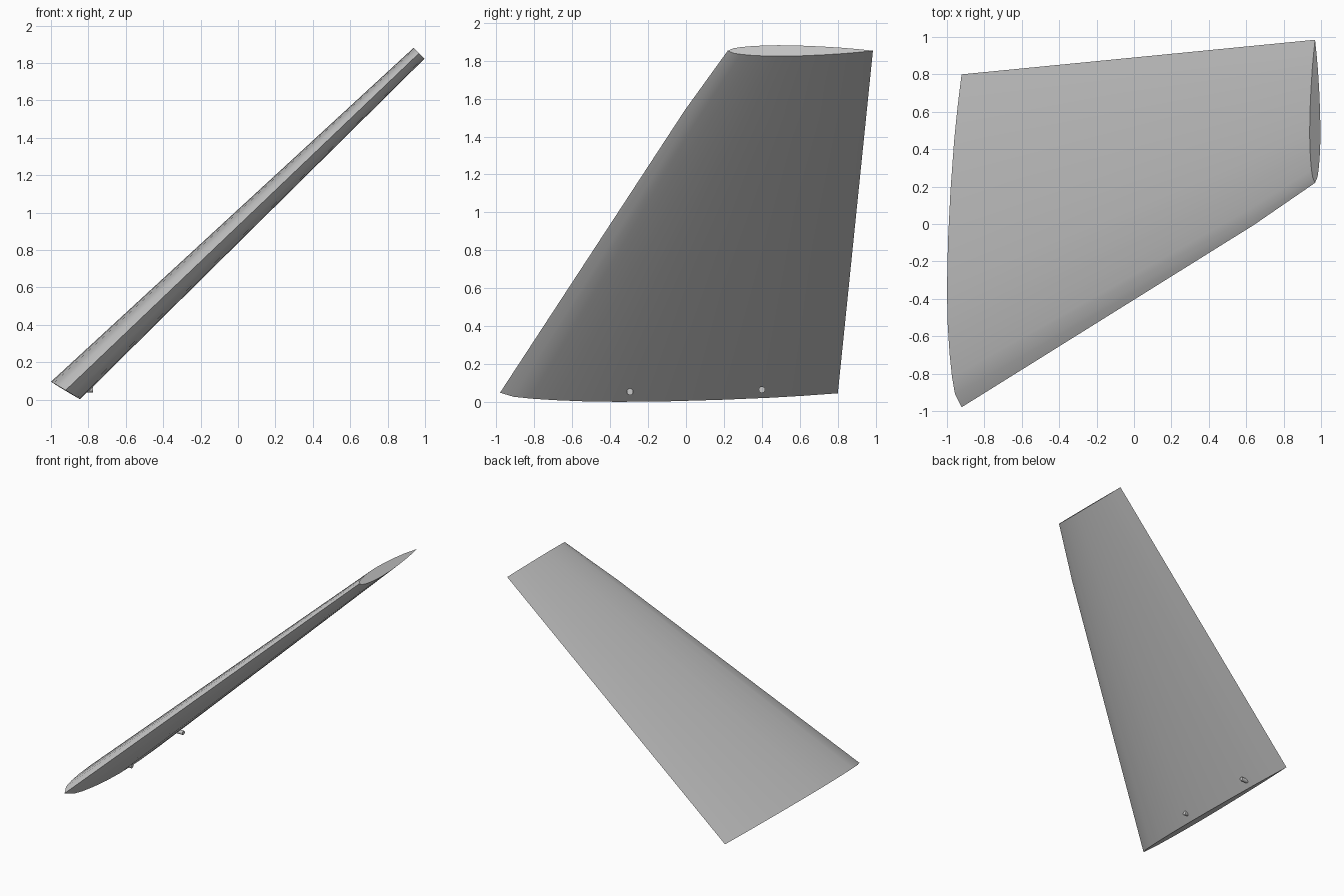
import bpy, bmesh, math
from mathutils import Vector

cube = bpy.data.objects.get("Cube")
if cube:
    bpy.data.objects.remove(cube)

grey = bpy.data.materials.new("light grey")
grey.use_nodes = True
colour = (0.58, 0.58, 0.58, 1)
grey.diffuse_color = colour
grey.node_tree.nodes["Principled BSDF"].inputs["Base Color"].default_value = colour


def add_object(name, bm):
    bmesh.ops.recalc_face_normals(bm, faces=bm.faces)
    mesh = bpy.data.meshes.new(name)
    bm.to_mesh(mesh)
    bm.free()
    mesh.materials.append(grey)
    obj = bpy.data.objects.new(name, mesh)
    bpy.context.collection.objects.link(obj)
    bpy.ops.object.select_all(action="DESELECT")
    obj.select_set(True)
    bpy.context.view_layer.objects.active = obj
    bpy.ops.object.shade_smooth_by_angle(angle=math.radians(32))
    return obj


# Half profile: chord fraction, fraction of the greatest half thickness
half = [(0, 0), (.04, .45), (.09, .65), (.16, .82), (.25, .95), (.35, 1),
        (.5, .93), (.65, .76), (.8, .51), (.9, .28), (1, 0)]
outline = half + [(c, -t) for c, t in half[-2:0:-1]]

# Root and tip: leading edge, trailing edge, half-thickness vector
root = (Vector((-.922, -.98, .05)), Vector((-.922, .80, .047)), Vector((.078, 0, -.047)))
tip = (Vector((.968, .22, 1.852)), Vector((.968, .985, 1.852)), Vector((.029, 0, -.029)))
kink = [a.lerp(b, .827) for a, b in zip(root, tip)]
kink[0].y = -.005

# Tapered, swept fin panel lofted through the three stations
bm = bmesh.new()
rings = [[bm.verts.new(le.lerp(te, c) + thick * t) for c, t in outline]
         for le, te, thick in (root, kink, tip)]
n = len(outline)
for low, high in zip(rings, rings[1:]):
    for i in range(n):
        j = (i + 1) % n
        bm.faces.new((low[i], low[j], high[j], high[i]))
bm.faces.new(rings[0])
bm.faces.new(rings[-1])
add_object("fin_panel", bm)


# Small mounting pins standing out of the lower face near the root
def add_pin(name, end, length=.06, radius=.017):
    pin = bmesh.new()
    bmesh.ops.create_cone(pin, cap_ends=True, segments=16,
                          radius1=radius, radius2=radius, depth=length)
    for v in pin.verts:
        v.co = Vector((v.co.z - length / 2, v.co.y, v.co.x)) + Vector(end)
    add_object(name, pin)


add_pin("front_pin", (-.775, -.295, .055))
add_pin("rear_pin", (-.785, .40, .066))
